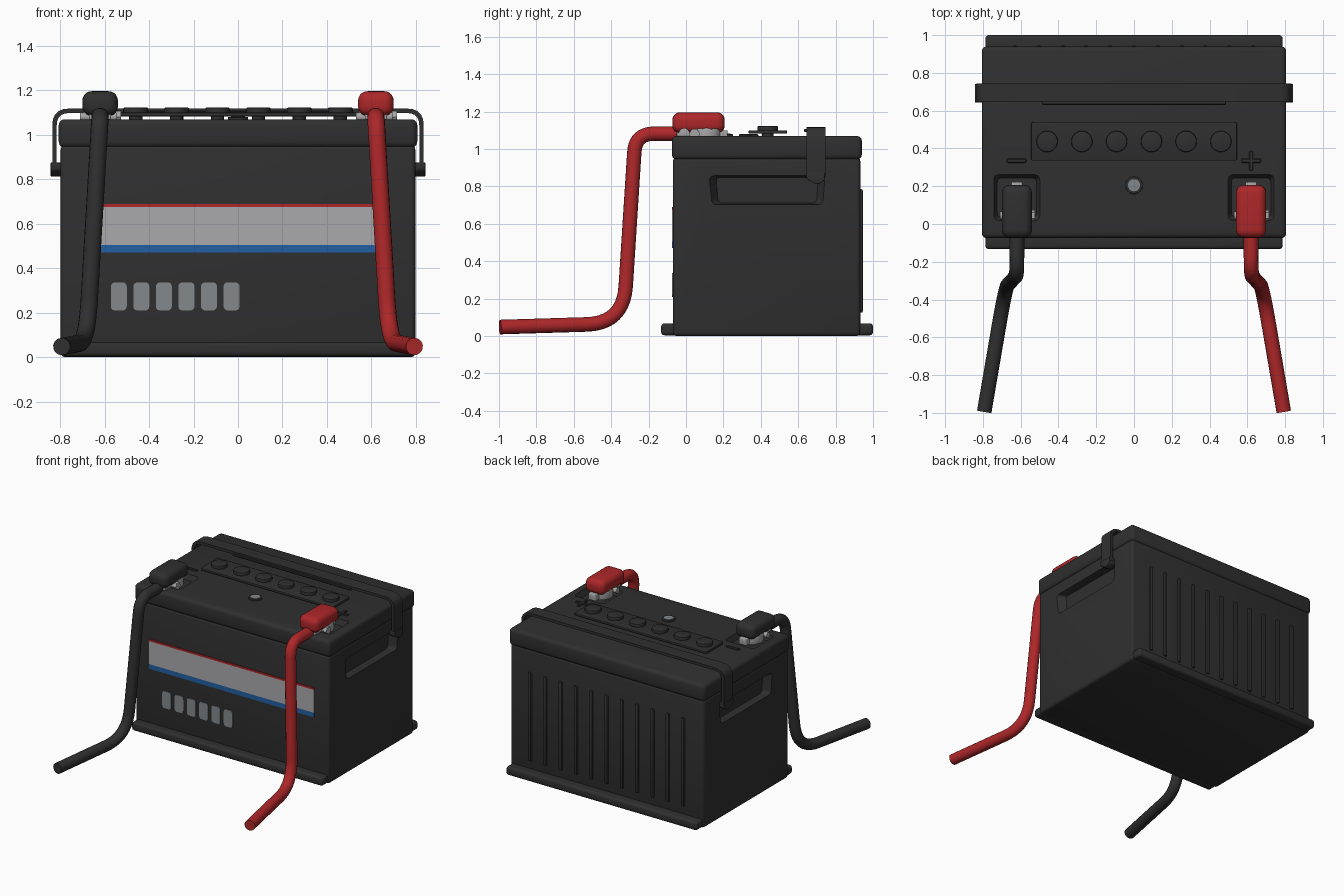
import bpy, bmesh, math
from mathutils import Vector

if "Cube" in bpy.data.objects:
    bpy.data.objects.remove(bpy.data.objects["Cube"])


def material(name, r, g, b):
    m = bpy.data.materials.new(name)
    m.diffuse_color = (r, g, b, 1)
    m.use_nodes = True
    m.node_tree.nodes["Principled BSDF"].inputs["Base Color"].default_value = m.diffuse_color
    return m


BLACK = material("black_plastic", 0.029, 0.029, 0.029)
RED = material("red", 0.42, 0.02, 0.022)
BLUE = material("blue", 0.015, 0.115, 0.36)
SILVER = material("label_grey", 0.40, 0.40, 0.42)
GREY = material("window_grey", 0.23, 0.25, 0.26)
METAL = material("metal", 0.38, 0.38, 0.38)


def finish(name, bm, mat, bevel=0, segments=3):
    bmesh.ops.recalc_face_normals(bm, faces=bm.faces)
    if bevel:
        sharp = [e for e in bm.edges if e.calc_face_angle(0) > 0.7]
        bmesh.ops.bevel(bm, geom=sharp, offset=bevel, segments=segments,
                        profile=0.5, affect='EDGES', clamp_overlap=True)
    me = bpy.data.meshes.new(name)
    bm.to_mesh(me)
    bm.free()
    me.materials.append(mat)
    ob = bpy.data.objects.new(name, me)
    bpy.context.collection.objects.link(ob)
    return ob


def box(name, x, y, z, mat=BLACK, bevel=0, segments=3):
    bm = bmesh.new()
    bmesh.ops.create_cube(bm, size=1)
    for v in bm.verts:
        for i, (a, b) in enumerate((x, y, z)):
            v.co[i] = a if v.co[i] < 0 else b
    return finish(name, bm, mat, bevel, segments)


def fillet(pts, r, closed=True, n=5):
    """Round the corners of a 2D or 3D point path."""
    pts = [Vector(p) for p in pts]
    radii = r if isinstance(r, (list, tuple)) else [r] * len(pts)
    out = []
    for i, p in enumerate(pts):
        if radii[i] == 0 or (not closed and i in (0, len(pts) - 1)):
            out.append(p)
            continue
        a = p + (pts[i - 1] - p).normalized() * radii[i]
        b = p + (pts[(i + 1) % len(pts)] - p).normalized() * radii[i]
        for k in range(n + 1):
            t = k / n
            out.append(a * (1 - t) ** 2 + p * 2 * t * (1 - t) + b * t * t)
    return out


def prism(name, pts, axis, a, b, mat=BLACK, end_scale=1, bevel=0):
    """Extrude a 2D outline along an axis from a to b, tapering to end_scale."""
    place = {'X': lambda p, t: (t, p[0], p[1]),
             'Y': lambda p, t: (p[0], t, p[1]),
             'Z': lambda p, t: (p[0], p[1], t)}[axis]
    mid = sum((Vector(p) for p in pts), Vector((0, 0))) / len(pts)
    bm = bmesh.new()
    lo = [bm.verts.new(place(p, a)) for p in pts]
    hi = [bm.verts.new(place(mid + (Vector(p) - mid) * end_scale, b)) for p in pts]
    n = len(pts)
    bm.faces.new(lo)
    bm.faces.new(hi)
    for i in range(n):
        bm.faces.new((lo[i], lo[(i + 1) % n], hi[(i + 1) % n], hi[i]))
    return finish(name, bm, mat, bevel, 2)


def circle(u, v, r, n=32):
    return [(u + r * math.cos(math.tau * i / n), v + r * math.sin(math.tau * i / n)) for i in range(n)]


def rect(u0, u1, v0, v1, r):
    return fillet([(u0, v0), (u1, v0), (u1, v1), (u0, v1)], r)


def cut(target, cutter):
    mod = target.modifiers.new("cut", 'BOOLEAN')
    mod.operation = 'DIFFERENCE'
    mod.solver = 'EXACT'
    mod.object = cutter
    bpy.context.view_layer.objects.active = target
    bpy.ops.object.modifier_apply(modifier=mod.name)
    bpy.data.objects.remove(cutter)


# Case, lid and base ledges
case = box("case", (-0.797, 0.797), (-0.07, 0.932), (0, 0.955), bevel=0.02)
lid = box("lid", (-0.806, 0.806), (-0.075, 0.94), (0.943, 1.07), bevel=0.026)
for name, y in (("front_ledge", (-0.133, -0.04)), ("back_ledge", (0.9, 1.0))):
    box(name, (-0.787, 0.787), y, (0.004, 0.068), bevel=0.018)

# Hand grip pockets in the sides, terminal pockets in the lid
for s in (-1, 1):
    grip = fillet([(0.13, 0.70), (0.74, 0.70), (0.752, 0.86), (0.115, 0.86)], 0.03)
    cut(case, prism("grip_cutter", grip, 'X', s * 0.81, s * 0.745, end_scale=0.86))
    pocket = rect(s * 0.62 - 0.13, s * 0.62 + 0.13, 0.01, 0.27, 0.03)
    cut(lid, prism("pocket_cutter", pocket, 'Z', 1.09, 1.03, end_scale=0.8))

# Vertical ribs on the back
for i in range(11):
    x = (i - 5) * 0.126
    box("back_rib", (x - 0.013, x + 0.013), (0.92, 0.945), (0.125, 0.785), bevel=0.007, segments=2)

# Front label stripes and charge windows
for name, z, mat in (("label_red_stripe", (0.675, 0.69), RED),
                     ("label_panel", (0.505, 0.675), SILVER),
                     ("label_blue_stripe", (0.47, 0.505), BLUE)):
    box(name, (-0.68, 0.68), (-0.075, -0.068), z, mat)
for i in range(6):
    x = -0.536 + i * 0.1014
    prism("charge_window", rect(x - 0.036, x + 0.036, 0.21, 0.337, 0.022), 'Y', -0.068, -0.075, GREY)

# Cell cover with six plugs
prism("cell_cover", rect(-0.545, 0.545, 0.335, 0.54, 0.012), 'Z', 1.083, 1.1, bevel=0.004)
for i in range(6):
    x = (i - 2.5) * 0.184
    prism("cell_plug_stem", circle(x, 0.437, 0.03, 16), 'Z', 1.05, 1.09)
    prism("cell_plug", circle(x, 0.437, 0.056), 'Z', 1.09, 1.123, bevel=0.007)

# Charge indicator eye
prism("indicator_ring", circle(0, 0.205, 0.046), 'Z', 1.06, 1.08, bevel=0.004)
prism("indicator_eye", circle(0, 0.205, 0.032), 'Z', 1.07, 1.083, GREY)

# Polarity signs
for x in (-0.622, 0.62):
    box("sign_bar", (x - 0.052, x + 0.052), (0.324, 0.346), (1.06, 1.079), bevel=0.004, segments=1)
box("plus_upright", (0.609, 0.631), (0.283, 0.387), (1.06, 1.079), bevel=0.004, segments=1)

# Carry strap over the lid
outer = fillet([(0.835, 0.85), (0.835, 1.118), (-0.835, 1.118), (-0.835, 0.85)], 0.075, closed=False)
inner = fillet([(-0.815, 0.85), (-0.815, 1.098), (0.815, 1.098), (0.815, 0.85)], 0.055, closed=False)
prism("carry_strap", outer + inner, 'Y', 0.645, 0.745)
box("strap_grip", (-0.488, 0.488), (0.63, 0.7), (1.092, 1.106), bevel=0.004, segments=1)
tip = fillet([(0.643, 0.875), (0.643, 0.84), (0.70, 0.808), (0.742, 0.83), (0.742, 0.875)],
             [0, 0.015, 0.02, 0.015, 0])
for s in (-1, 1):
    prism("strap_end", tip, 'X', s * 0.79, s * 0.843, bevel=0.004)

# Terminals: post, clamp, bolt, boot and cable on each side
for s, mat, side in ((-1, BLACK, "negative"), (1, RED, "positive")):
    x = s * 0.62
    prism(side + "_post", circle(x, 0.11, 0.05), 'Z', 1.02, 1.13, METAL)
    prism(side + "_clamp_ring", circle(x, 0.11, 0.078), 'Z', 1.045, 1.115, METAL, bevel=0.006)
    box(side + "_clamp_bar", (x - 0.05, x + 0.05), (-0.05, 0.1), (1.068, 1.115), METAL, 0.006)
    box(side + "_clamp_lug", (x - 0.03, x + 0.03), (0.15, 0.222), (1.05, 1.1), METAL, 0.006)
    prism(side + "_bolt", circle(0.045, 1.08, 0.02, 16), 'X', x - 0.09, x + 0.09, METAL)
    prism(side + "_bolt_head", circle(0.045, 1.08, 0.03, 6), 'X', x + 0.072, x + 0.095, METAL)

    boot = box(side + "_boot", (x - 0.08, x + 0.08), (-0.073, 0.207), (1.085, 1.196), mat, 0.042, 5)
    for y in (-0.01, 0.075, 0.155):  # scalloped lower rim
        cut(boot, prism("scallop_cutter", circle(y, 1.08, 0.03, 20), 'X', x - 0.2, x + 0.2))

    path = fillet([(x, 0.0, 1.082), (x, -0.27, 1.082), (s * 0.68, -0.335, 0.068), (s * 0.793, -0.994, 0.048)],
                  [0, 0.1, 0.2, 0], closed=False, n=10)
    cu = bpy.data.curves.new(side + "_cable", 'CURVE')
    cu.dimensions = '3D'
    cu.bevel_depth = 0.039
    cu.bevel_resolution = 5
    cu.use_fill_caps = True
    sp = cu.splines.new('POLY')
    sp.points.add(len(path) - 1)
    for pt, co in zip(sp.points, path):
        pt.co = (*co, 1)
    cu.materials.append(mat)
    cable = bpy.data.objects.new(side + "_cable", cu)
    bpy.context.collection.objects.link(cable)
    bpy.ops.object.select_all(action='DESELECT')
    cable.select_set(True)
    bpy.context.view_layer.objects.active = cable
    bpy.ops.object.convert(target='MESH')

# Smooth shading with sharp edges kept
bpy.ops.object.select_all(action='SELECT')
bpy.context.view_layer.objects.active = case
bpy.ops.object.shade_smooth_by_angle(angle=math.radians(35))
